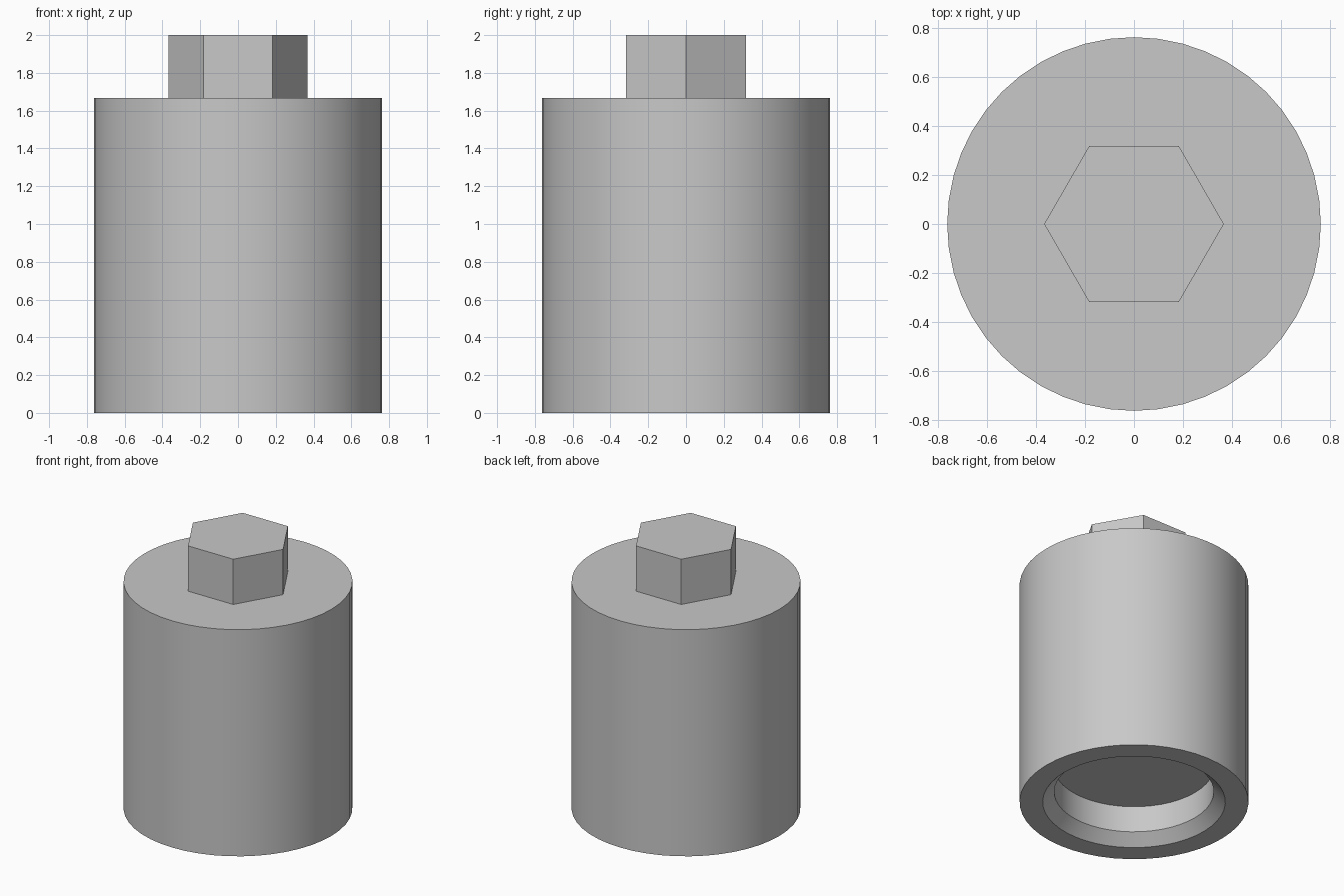
import bpy, bmesh, math

if "Cube" in bpy.data.objects:
    bpy.data.objects.remove(bpy.data.objects["Cube"])

SEGMENTS = 48
HEX_R = 0.367
BODY_TOP = 1.667

metal = bpy.data.materials.new("grey metal")
metal.diffuse_color = (0.58, 0.58, 0.58, 1)
metal.use_nodes = True
metal.node_tree.nodes["Principled BSDF"].inputs["Base Color"].default_value = metal.diffuse_color


def round_r(radius):
    return lambda a: radius


def hex_r(a):
    # distance from the axis to a hexagon side, corners on the x axis
    step = math.pi / 3
    return HEX_R * math.cos(step / 2) / math.cos(a % step - step / 2)


def stack(name, rings, sides, cap_first=False, cap_last=False):
    """Join rings of (radius function, z) with quads; optionally cap the ends."""
    bm = bmesh.new()
    loops = []
    for radius, z in rings:
        loop = []
        for i in range(sides):
            a = 2 * math.pi * i / sides
            loop.append(bm.verts.new((radius(a) * math.cos(a), radius(a) * math.sin(a), z)))
        loops.append(loop)
    for low, high in zip(loops, loops[1:]):
        for i in range(sides):
            j = (i + 1) % sides
            bm.faces.new((low[i], low[j], high[j], high[i]))
    if cap_first:
        bm.faces.new(loops[0][::-1])
    if cap_last:
        bm.faces.new(loops[-1])
    mesh = bpy.data.meshes.new(name)
    bm.to_mesh(mesh)
    bm.free()
    mesh.materials.append(metal)
    obj = bpy.data.objects.new(name, mesh)
    bpy.context.collection.objects.link(obj)
    bpy.ops.object.select_all(action='DESELECT')
    obj.select_set(True)
    bpy.context.view_layer.objects.active = obj
    bpy.ops.object.shade_smooth_by_angle(angle=math.radians(30))
    return obj


# Body: blind bore, chamfered mouth, bottom rim, outer wall, top face around the hexagon
stack("cylinder_body", [
    (round_r(0.532), 0.27),
    (round_r(0.532), 0.077),
    (round_r(0.609), 0.0),
    (round_r(0.763), 0.0),
    (round_r(0.763), BODY_TOP),
    (hex_r, BODY_TOP),
], SEGMENTS, cap_first=True)

# Hexagonal drive head
stack("hex_head", [(hex_r, BODY_TOP), (hex_r, 2.0)], 6, cap_last=True)
